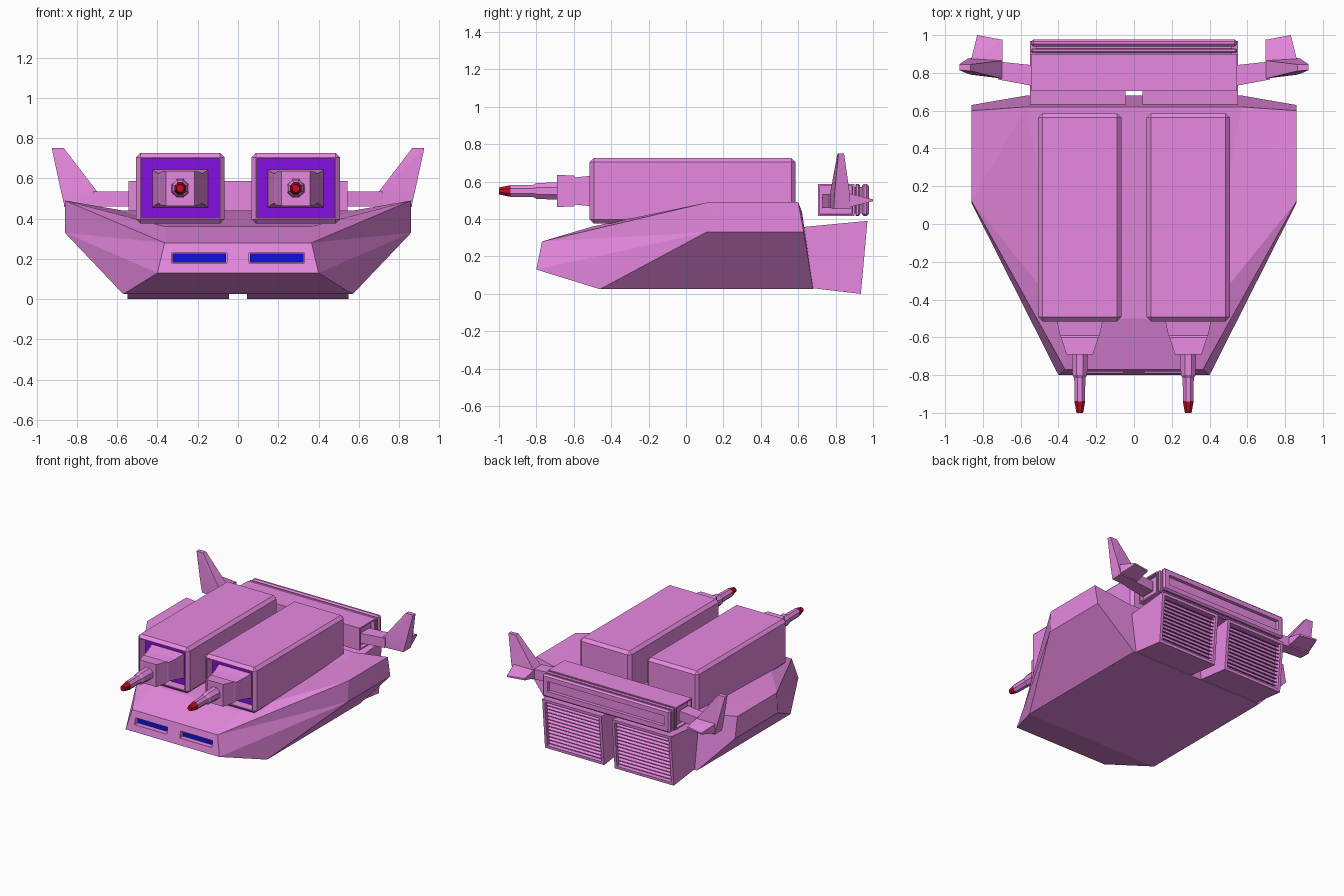
import bpy, bmesh, math
from mathutils import Vector

if "Cube" in bpy.data.objects:
    bpy.data.objects.remove(bpy.data.objects["Cube"])


def mat(name, col):
    m = bpy.data.materials.new(name)
    m.diffuse_color = (*col, 1)
    m.use_nodes = True
    m.node_tree.nodes["Principled BSDF"].inputs["Base Color"].default_value = m.diffuse_color
    return m


PINK = mat("pink", (0.80, 0.25, 0.75))
PURPLE = mat("purple", (0.23, 0.005, 0.75))
RED = mat("red", (0.55, 0.004, 0.02))
BLUE = mat("blue", (0.004, 0.006, 0.68))


def finish(name, bm, *mats):
    bmesh.ops.recalc_face_normals(bm, faces=bm.faces[:])
    me = bpy.data.meshes.new(name)
    bm.to_mesh(me)
    bm.free()
    for m in mats:
        me.materials.append(m)
    ob = bpy.data.objects.new(name, me)
    bpy.context.collection.objects.link(ob)
    return ob


def solid(pts):
    """Convex solid around points."""
    bm = bmesh.new()
    for p in pts:
        bm.verts.new(p)
    bmesh.ops.convex_hull(bm, input=bm.verts[:])
    bmesh.ops.dissolve_limit(bm, angle_limit=0.01, verts=bm.verts[:], edges=bm.edges[:])
    bmesh.ops.recalc_face_normals(bm, faces=bm.faces[:])
    return bm


def box(x0, x1, y0, y1, z0, z1):
    return solid([(x, y, z) for x in (x0, x1) for y in (y0, y1) for z in (z0, z1)])


def recess(bm, direction, border, depth, index=0):
    """Sink a panel into the face that points along direction."""
    bm.normal_update()
    d = Vector(direction)
    f = max(bm.faces, key=lambda f: round(f.normal.dot(d), 3) + f.calc_area() * 0.01)
    bmesh.ops.inset_region(bm, faces=[f], thickness=border)
    bmesh.ops.inset_region(bm, faces=[f], thickness=0.001, depth=-depth)
    f.material_index = index


def loft(name, cx, cz, rings, sides, m, phase):
    """Closed tube along y; rings are (y, half width, half height)."""
    bm = bmesh.new()
    loops = []
    for y, rx, rz in rings:
        loops.append([bm.verts.new((cx + rx * math.cos(phase + 2 * math.pi * i / sides), y,
                                    cz + rz * math.sin(phase + 2 * math.pi * i / sides)))
                      for i in range(sides)])
    for a, b in zip(loops, loops[1:]):
        for i in range(sides):
            j = (i + 1) % sides
            bm.faces.new((a[i], a[j], b[j], b[i]))
    bm.faces.new(loops[0])
    bm.faces.new(loops[-1])
    return finish(name, bm, m)


# Hull: ten points on one side, mirrored
half = dict(A=(.365, -.77, .28), B=(.40, -.80, .13), C=(.57, -.46, .025), D=(.57, .68, .025),
            E=(.86, .11, .33), F=(.86, .63, .33), G=(.86, .12, .49), H=(.86, .60, .49),
            I=(.57, .62, .44), J=(.36, -.50, .36))
bm = bmesh.new()
V = {}
for k, (x, y, z) in half.items():
    V[k] = bm.verts.new((x, y, z))
    V[k.lower()] = bm.verts.new((-x, y, z))
for f in ("AabB", "BbcC", "CcdD", "AJja", "JIij", "IDdi"):
    bm.faces.new([V[c] for c in f])
for f in ("BCE", "ABE", "AEG", "CDFE", "EFHG", "DIHF", "AGJ", "JGI", "GHI"):
    bm.faces.new([V[c] for c in f])
    bm.faces.new([V[c] for c in f.lower()])
hull = finish("hull", bm, PINK)

for s, side in ((1, "right"), (-1, "left")):
    # Nose window slot with blue glass
    xs = sorted((s * .055, s * .33))
    cutter = finish("window_cutter_" + side, box(*xs, -.9, -.745, .18, .23), PINK)
    cutter.hide_render = True
    cutter.hide_viewport = True
    cut = hull.modifiers.new("slot", 'BOOLEAN')
    cut.object = cutter
    cut.operation = 'DIFFERENCE'
    cut.solver = 'EXACT'
    finish("window_" + side, box(xs[0] + .004, xs[1] - .004, -.755, -.74, .182, .228), BLUE)

    # Gun housing with purple recessed front
    cx, cz = s * .287, .55
    bm = box(cx - .22, cx + .22, -.515, .585, .375, .727)
    bmesh.ops.bevel(bm, geom=bm.edges[:], offset=.022, segments=1, affect='EDGES')
    recess(bm, (0, -1, 0), .008, .07, 1)
    finish("gun_housing_" + side, bm, PINK, PURPLE)

    # Gun mount, barrel and red tip
    q = math.sqrt(2)
    loft("gun_mount_" + side, cx, cz,
         [(-.44, .14 * q, .095 * q), (-.52, .12 * q, .08 * q), (-.59, .105 * q, .073 * q),
          (-.60, .10 * q, .082 * q), (-.69, .07 * q, .086 * q)], 4, PINK, math.pi / 4)
    loft("gun_barrel_" + side, cx, cz,
         [(-.68, .046, .05), (-.80, .042, .046), (-.815, .032, .036), (-.94, .030, .034)],
         8, PINK, math.pi / 8)
    loft("gun_tip_" + side, cx, cz, [(-.938, .031, .034), (-1.0, .019, .02)], 8, RED, math.pi / 8)

    # Rear engine box with louvres
    bm = solid([(s * x, y, z) for x in (.045, .55)
                for y, z in ((.60, .355), (.68, .03), (.97, .39), (.935, 0))])
    recess(bm, (0, 1, 0), .03, .05)
    finish("engine_box_" + side, bm, PINK)
    bm = bmesh.new()
    for i in range(12):
        z = .045 + i * .0275
        y = .935 + .035 * z / .39
        ends = []
        for x in (.074, .521):
            ends.append([bm.verts.new((s * x, y + dy, z + dz)) for dy, dz in
                         ((-.006, -.006), (-.006, 0), (-.046, .022), (-.046, .016))])
        a, b = ends
        for j in range(4):
            k = (j + 1) % 4
            bm.faces.new((a[j], a[k], b[k], b[j]))
        bm.faces.new(a)
        bm.faces.new(b)
    finish("engine_louvres_" + side, bm, PINK)

    # Strut, upright fin and tail fin
    strut = [(.53, .73, .46), (.53, .84, .46), (.53, .73, .535), (.53, .84, .535),
             (.72, .765, .46), (.72, .86, .46), (.72, .765, .535), (.72, .86, .535)]
    fin = [(.70, .77, .46), (.70, .865, .46), (.70, .77, .535), (.70, .865, .535),
           (.86, .79, .455), (.86, .88, .455), (.88, .795, .54), (.88, .875, .54),
           (.865, .81, .75), (.865, .845, .75), (.925, .815, .75), (.925, .845, .75)]
    tail = [(.695, .85, .465), (.695, .85, .535), (.865, .86, .46), (.865, .86, .54),
            (.695, .975, .495), (.695, .975, .51), (.83, 1.0, .495), (.83, 1.0, .505)]
    for name, pts in (("strut_", strut), ("fin_", fin), ("tail_fin_", tail)):
        finish(name + side, solid([(s * x, y, z) for x, y, z in pts]), PINK)

# Rear spoiler: body with open ends, two ribs and a slotted back
bm = box(-.545, .545, .705, .90, .415, .588)
for d in ((1, 0, 0), (-1, 0, 0)):
    recess(bm, d, .015, .03)
finish("spoiler_body", bm, PINK)
finish("spoiler_core", box(-.52, .52, .89, .95, .43, .572), PINK)
bm = box(-.545, .545, .905, .93, .415, .588)
bmesh.ops.bevel(bm, geom=bm.edges[:], offset=.007, segments=1, affect='EDGES')
finish("spoiler_rib", bm, PINK)
bm = box(-.545, .545, .94, .978, .415, .588)
bmesh.ops.bevel(bm, geom=bm.edges[:], offset=.012, segments=1, affect='EDGES')
recess(bm, (0, 1, 0), .05, .025)
finish("spoiler_back", bm, PINK)
